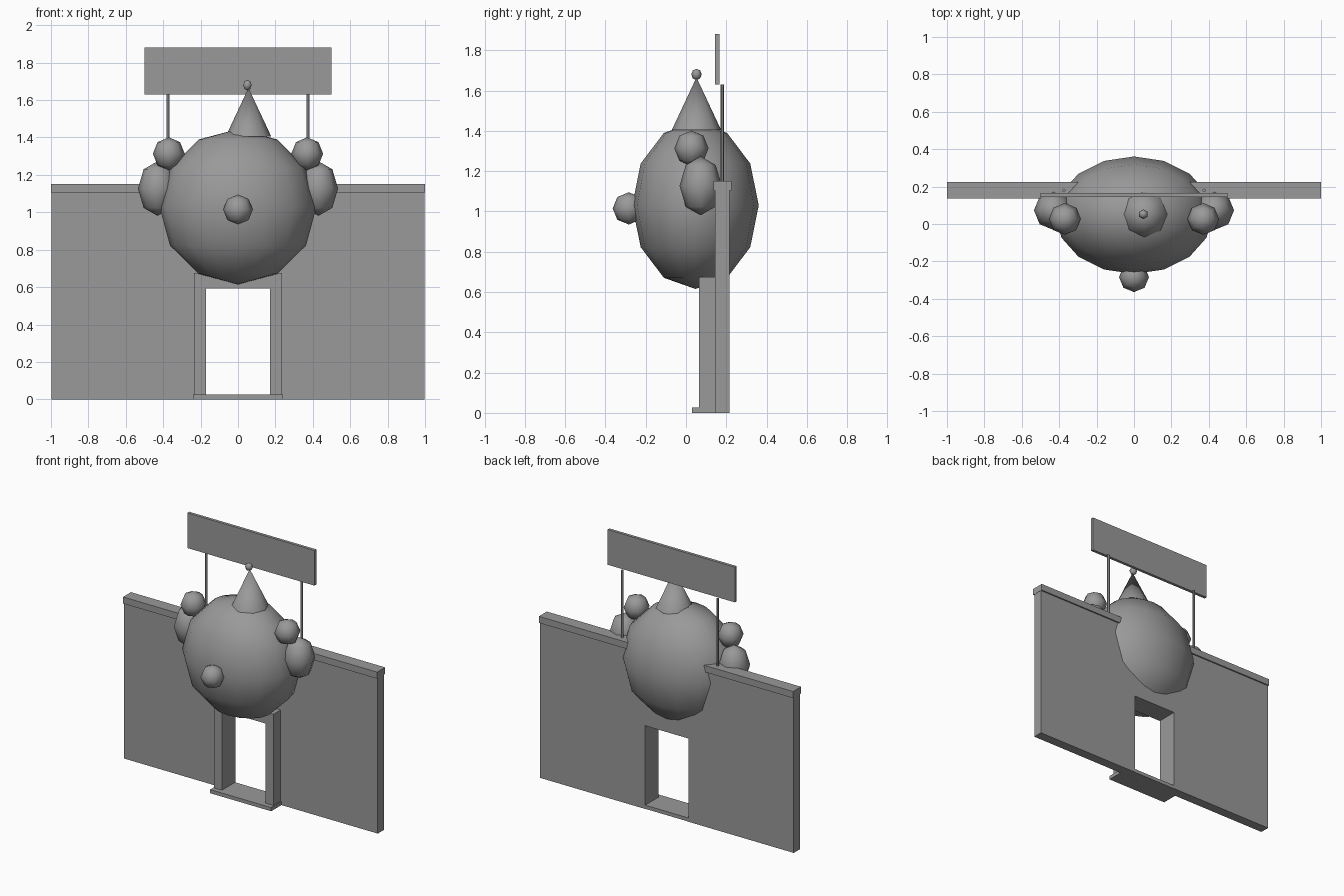
import bpy, bmesh
from math import radians
from mathutils import Matrix

if "Cube" in bpy.data.objects:
    bpy.data.objects.remove(bpy.data.objects["Cube"])

mat = bpy.data.materials.new("plain_grey")
mat.diffuse_color = (0.32, 0.32, 0.32, 1)
mat.use_nodes = True
mat.node_tree.nodes["Principled BSDF"].inputs["Base Color"].default_value = mat.diffuse_color


def finish(name, bm, smooth=None):
    bmesh.ops.recalc_face_normals(bm, faces=bm.faces)
    me = bpy.data.meshes.new(name)
    bm.to_mesh(me)
    bm.free()
    ob = bpy.data.objects.new(name, me)
    bpy.context.collection.objects.link(ob)
    me.materials.append(mat)
    if smooth:
        bpy.ops.object.select_all(action='DESELECT')
        ob.select_set(True)
        bpy.context.view_layer.objects.active = ob
        bpy.ops.object.shade_smooth_by_angle(angle=radians(smooth))
    return ob


def box(name, x, y, z):
    bm = bmesh.new()
    bmesh.ops.create_cube(bm, size=1)
    for v in bm.verts:
        v.co = [a[0] + (c + 0.5) * (a[1] - a[0]) for a, c in zip((x, y, z), v.co)]
    return finish(name, bm)


def ball(name, loc, scale, seg, rings):
    bm = bmesh.new()
    m = Matrix.Translation(loc) @ Matrix.Diagonal((*scale, 1))
    bmesh.ops.create_uvsphere(bm, u_segments=seg, v_segments=rings, radius=1, matrix=m)
    return finish(name, bm, 60)


def cone(name, loc, r1, r2, depth, seg):
    bm = bmesh.new()
    bmesh.ops.create_cone(bm, cap_ends=True, segments=seg, radius1=r1, radius2=r2,
                          depth=depth, matrix=Matrix.Translation(loc))
    return finish(name, bm, 50)


def doorway(name, out_x, top, y0, y1):
    # upside-down U profile around the door opening, extruded in depth
    w, h = 0.172, 0.592
    pts = [(-out_x, 0), (-w, 0), (-w, h), (w, h), (w, 0), (out_x, 0), (out_x, top), (-out_x, top)]
    bm = bmesh.new()
    f = bm.faces.new([bm.verts.new((x, y0, z)) for x, z in pts])
    ext = bmesh.ops.extrude_face_region(bm, geom=[f])
    for v in ext["geom"]:
        if isinstance(v, bmesh.types.BMVert):
            v.co.y = y1
    return finish(name, bm)


# wall with door opening, coping, projecting frame and threshold
doorway("wall", 0.998, 1.12, 0.145, 0.215)
box("wall_coping", (-1, 1), (0.136, 0.225), (1.105, 1.152))
doorway("door_frame", 0.234, 0.675, 0.065, 0.15)
box("threshold", (-0.24, 0.24), (0.03, 0.213), (0, 0.026))

# big head with nose
ball("head", (0, 0.047, 1.03), (0.42, 0.314, 0.415), 16, 6)
ball("nose", (0, -0.284, 1.015), (0.08, 0.08, 0.08), 8, 4)

# hair tufts and sign posts on both sides
for side, s in (("left", -1), ("right", 1)):
    ball("hair_upper_" + side, (s * 0.37, 0.027, 1.313), (0.085, 0.085, 0.088), 8, 4)
    ball("hair_lower_" + side, (s * 0.43, 0.073, 1.127), (0.105, 0.105, 0.146), 8, 4)
    cone("sign_post_" + side, (s * 0.375, 0.18, 1.39), 0.009, 0.009, 0.48, 6)

# pointed hat with pompom
cone("hat", (0.056, 0.052, 1.535), 0.122, 0, 0.26, 8)
ball("hat_pompom", (0.05, 0.052, 1.68), (0.026, 0.026, 0.028), 6, 4)

# blank sign board
box("sign_board", (-0.5, 0.5), (0.145, 0.166), (1.63, 1.88))
